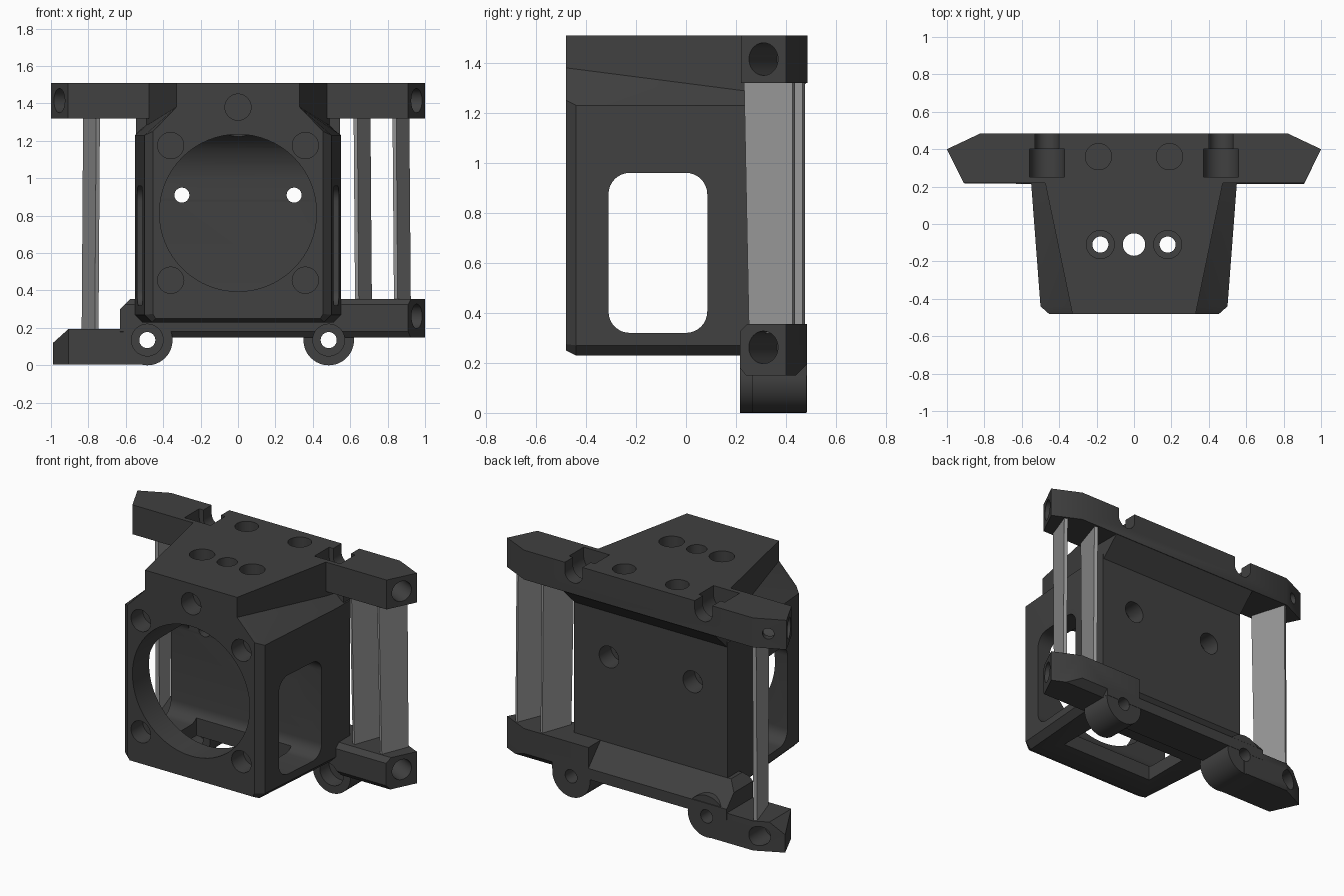
import bpy, bmesh, math
from mathutils import Vector

if "Cube" in bpy.data.objects:
    bpy.data.objects.remove(bpy.data.objects["Cube"])


def material(name, v):
    m = bpy.data.materials.new(name)
    m.diffuse_color = (v, v, v, 1)
    m.use_nodes = True
    m.node_tree.nodes["Principled BSDF"].inputs["Base Color"].default_value = m.diffuse_color
    return m


DARK = material("charcoal plastic", 0.052)
GREY = material("light grey", 0.31)


def finish(name, bm, mat=DARK):
    bmesh.ops.recalc_face_normals(bm, faces=bm.faces[:])
    me = bpy.data.meshes.new(name)
    bm.to_mesh(me)
    bm.free()
    me.materials.append(mat)
    ob = bpy.data.objects.new(name, me)
    bpy.context.collection.objects.link(ob)
    return ob


def loft(name, rings, mat=DARK):
    """Closed solid through rings of equal point count."""
    bm = bmesh.new()
    vs = [[bm.verts.new(p) for p in r] for r in rings]
    n = len(vs[0])
    for a, b in zip(vs, vs[1:]):
        for i in range(n):
            j = (i + 1) % n
            bm.faces.new((a[i], a[j], b[j], b[i]))
    bm.faces.new(vs[0])
    bm.faces.new(vs[-1])
    return finish(name, bm, mat)


def prism(name, pts, axis, lo, hi):
    """Outline pushed along an axis; the outline uses the other two axes in order."""
    def put(p, t):
        q = list(p)
        q.insert("xyz".index(axis), t)
        return q
    return loft(name, [[put(p, t) for p in pts] for t in (lo, hi)])


def box(x0, x1, y0, y1, z0, z1):
    return prism("block", [(x0, y0), (x1, y0), (x1, y1), (x0, y1)], "z", z0, z1)


def cyl(a, b, r, n=40):
    a, b = Vector(a), Vector(b)
    bm = bmesh.new()
    bmesh.ops.create_cone(bm, cap_ends=True, segments=n, radius1=r, radius2=r, depth=(b - a).length)
    rot = (b - a).to_track_quat('Z', 'Y').to_matrix().to_4x4()
    bm.transform(rot)
    bmesh.ops.translate(bm, verts=bm.verts[:], vec=(a + b) / 2)
    return finish("cylinder", bm)


def combine(ob, others, op='DIFFERENCE'):
    bpy.context.view_layer.objects.active = ob
    for c in others:
        m = ob.modifiers.new("cut", 'BOOLEAN')
        m.operation, m.solver, m.object = op, 'EXACT', c
        bpy.ops.object.modifier_apply(modifier=m.name)
        bpy.data.objects.remove(c)


def rounded(y0, y1, z0, z1, r):
    pts = []
    for k, (cy, cz) in enumerate([(y1 - r, z1 - r), (y0 + r, z1 - r), (y0 + r, z0 + r), (y1 - r, z0 + r)]):
        for i in range(9):
            a = math.pi / 2 * (k + i / 8)
            pts.append((cy + r * math.cos(a), cz + r * math.sin(a)))
    return pts


def rod_hole(s, z):
    """Hole square to the slanted end face of an arm."""
    c, n = Vector((s * .955, .31, z)), Vector((s * .894, -.447, 0))
    return cyl(c + n * .1, c - n * .25, .065)


# housing: tapered shell with cut-back top corners
def section(y, xt, zt, xs, zs, zb, xb, z0):
    half = [(xt, 1.51), (xt, zt), (xs, zs), (xs, zb), (xb, z0)]
    return [(x, y, z) for x, z in half] + [(-x, y, z) for x, z in reversed(half)]


body = loft("housing", [
    section(-.48, .33, 1.38, .455, 1.25, .275, .44, .25),
    section(-.44, .338, 1.375, .50, 1.23, .27, .46, .23),
    section(.22, .475, 1.29, .55, 1.23, .27, .51, .23),
    section(.36, .50, 1.28, .55, 1.23, .27, .51, .23)])

# upper crossbar with slanted ends, plus the sloped brace under it
bar_plan = [(-1, .40), (-.91, .22), (.91, .22), (1, .40), (.82, .485), (-.82, .485)]
upper = prism("upper_bar", bar_plan, "z", 1.32, 1.51)
brace = prism("brace", [(.30, 1.17), (.35, 1.19), (.484, 1.322), (.484, 1.40), (.30, 1.40)], "x", -.545, .545)
combine(body, [upper, brace], 'UNION')

# side tunnel, floor opening and round front bore with a curved rear ceiling
BACK = .085
circle = [(.42 * math.cos(a), .815 + .42 * math.sin(a))
          for a in (2 * math.pi * i / 64 for i in range(64))]
bore = prism("bore", circle, "y", -.6, BACK - .001)
arc = [(BACK - .2 + .2 * math.cos(a), .98 + .257 * math.sin(a))
       for a in (math.pi / 2 * i / 16 for i in range(17))]
combine(bore, [prism("ceiling", arc + [(-.115, 1.4), (.3, 1.4), (.3, .98)], "x", -.6, .6)])
cuts = [prism("window", rounded(-.31, BACK, .32, .96, .085), "x", -.8, .8),
        bore, box(-.34, .34, -.26, .06, .1, .5)]

# front screw holes
for x, z in [(-.36, 1.175), (.36, 1.175), (-.36, .455), (.36, .455), (0, 1.38)]:
    cuts.append(cyl((x, -.6, z), (x, -.36, z), .07))
# top screw holes
cuts.append(cyl((0, -.11, 1.7), (0, -.11, .8), .06))
for s in (-1, 1):
    cuts += [cyl((s * .18, -.11, 1.7), (s * .18, -.11, .8), .043),
             cyl((s * .18, -.11, 1.7), (s * .18, -.11, 1.40), .075),
             cyl((s * .19, .36, 1.7), (s * .19, .36, 1.35), .07)]
    # back wall holes with counterbores
    cuts += [cyl((s * .3, .0, .91), (s * .3, .5, .91), .04),
             cyl((s * .3, .24, .91), (s * .3, .5, .91), .07)]
    # stepped bolt grooves open at the top of the crossbar
    for y0, y1, r in ((.25, .40, .093), (.35, .6, .063)):
        g = [(s * .465 + r * math.cos(a), 1.455 + r * math.sin(a))
             for a in (math.pi + math.pi * i / 20 for i in range(21))]
        g += [(s * .465 + r, 1.7), (s * .465 - r, 1.7)]
        cuts.append(prism("groove", g, "y", y0, y1))
    # arm end holes
    cuts.append(rod_hole(s, 1.415))
cuts.append(cyl((-.95, .55, 1.415), (-.87, .38, 1.415), .035, 20))
combine(body, cuts)

# lower crossbar: one high arm, one low arm, two bolt bosses
lower = prism("lower_bar", [(-.63, .215), (.91, .215), (1, .40), (.82, .484), (-.63, .484)], "z", .15, .355)
combine(lower, [
    prism("slope", [(.355, .36), (.495, .208), (.50, .40), (.355, .40)], "x", -.7, .36),
    prism("corner", [(-.70, .23), (-.50, .43), (-.70, .43)], "y", .1, .6),
    prism("edge_a", [(.20, .31), (.20, .40), (.29, .40)], "x", -.7, 1.1),
    prism("edge_b", [(.20, .20), (.20, .10), (.28, .10)], "x", -.7, 1.1),
    prism("edge_c", [(.50, .21), (.50, .10), (.39, .10)], "x", .62, 1.1)])
low_arm = prism("low_arm", [(-.48, .217), (-.905, .217), (-.99, .40), (-.82, .483), (-.48, .483)], "z", .004, .195)
combine(low_arm, [prism("corner", [(-1.1, .02), (-.90, .20), (-1.1, .20)], "y", .1, .6)])
bosses = [cyl((s * .485, y, .135), (s * .485, .482, .135), .135, 48) for s, y in ((-1, .216), (1, .265))]
combine(lower, [low_arm] + bosses, 'UNION')
cuts = [rod_hole(1, .262), cyl((-.85, .6, .1), (-.85, .32, .1), .062)]
for s in (-1, 1):
    cuts += [cyl((s * .485, .1, .135), (s * .485, .36, .135), .085),
             cyl((s * .485, .1, .135), (s * .485, .6, .135), .043)]
combine(lower, cuts)

# thin slanted struts between the crossbars
def strut(name, s, x, y0, y1, z0):
    def ring(z, front, dx):
        pts = [(x + dx, front), (x + dx + .07, y1), (x + dx + .05, y1 + .01), (x + dx - .02, front + .01)]
        return [(s * px, py, z) for px, py in pts]
    return loft(name, [ring(z0, y0 + .02, .004), ring(1.34, y0, -.004)], GREY)


strut("inner_strut", 1, .642, .25, .465, .32)
strut("outer_strut", 1, .85, .232, .425, .32)
strut("left_strut", -1, .762, .232, .465, .17)

# smooth round walls, crisp edges
for ob in (body, lower):
    bpy.ops.object.select_all(action='DESELECT')
    ob.select_set(True)
    bpy.context.view_layer.objects.active = ob
    bpy.ops.object.shade_smooth_by_angle(angle=math.radians(28))
